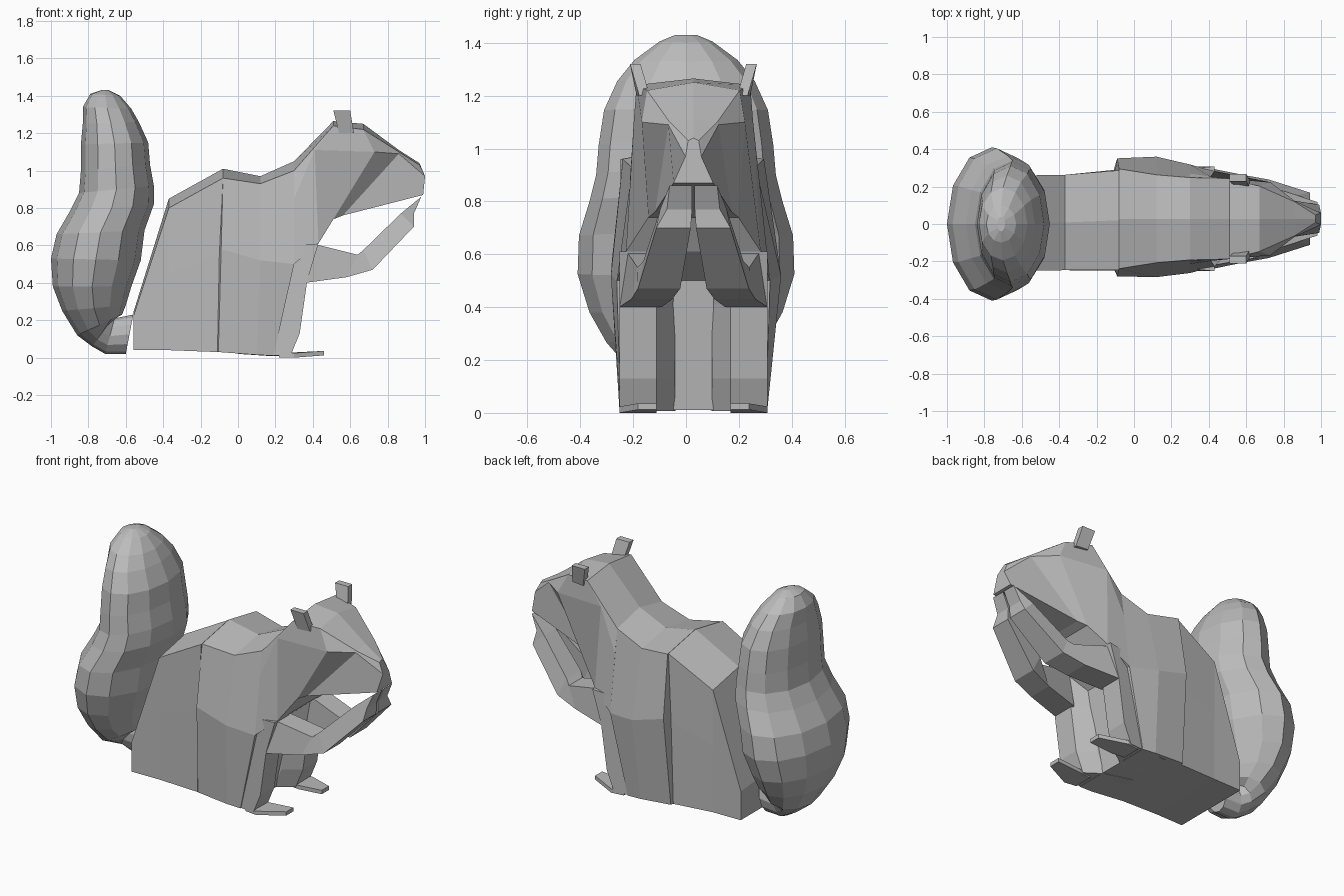
import bpy, bmesh, math

YC = 0.028  # symmetry plane of the body

grey = bpy.data.materials.new("plain_grey")
grey.diffuse_color = (0.5, 0.5, 0.5, 1)


def loft(name, rings):
    """Skin a list of equal-length point rings and cap both ends."""
    bm = bmesh.new()
    rows = [[bm.verts.new(p) for p in r] for r in rings]
    n = len(rows[0])
    for a, b in zip(rows, rows[1:]):
        for i in range(n):
            j = (i + 1) % n
            bm.faces.new((a[i], a[j], b[j], b[i]))
    bm.faces.new(rows[0])
    bm.faces.new(rows[-1])
    bmesh.ops.remove_doubles(bm, verts=bm.verts, dist=1e-4)
    bmesh.ops.recalc_face_normals(bm, faces=bm.faces)
    me = bpy.data.meshes.new(name)
    bm.to_mesh(me)
    bm.free()
    me.materials.append(grey)
    ob = bpy.data.objects.new(name, me)
    bpy.context.collection.objects.link(ob)
    return ob


def arch(low, mid, high, ridge, bulge=0, yc=YC):
    """Cross-section from three (x, z, half width) rows and a ridge."""
    rows = (low, mid, high)
    left = [(x, yc + w + (bulge if r == 1 else 0), z) for r, (x, z, w) in enumerate(rows)]
    right = [(x, yc - w, z) for x, z, w in reversed(rows)]
    return left + [(ridge[0], yc, ridge[1])] + right


def pair(name, rings):
    """Loft one limb on each side; ring points are (x, distance out, z)."""
    for side, s in (("left", 1), ("right", -1)):
        loft(f"{side}_{name}", [[(x, YC + s * y, z) for x, y, z in r] for r in rings])


# Torso: flat rump, a small step to the fuller flanks, shallow ridged back
torso = [
    ((-.56, .04, .255), (-.56, .15, .255), (-.56, .22, .255), (-.56, .24), 0, .005),
    ((-.37, .04, .255), (-.37, .45, .255), (-.37, .80, .255), (-.37, .85), 0, .008),
    ((-.11, .03, .262), (-.10, .55, .27), (-.08, .96, .267), (-.08, 1.01), 0, .02),
    ((-.105, .03, .272), (-.09, .58, .308), (-.08, .96, .267), (-.08, 1.01), .015),
    ((.10, .015, .28), (.12, .52, .312), (.12, .93, .235), (.12, .97), .02),
    ((.19, .01, .275), (.30, .50, .29), (.30, 1.0, .22), (.30, 1.05)),
]
loft("torso", [arch(*s) for s in torso])

# Neck and head, narrowing to the snout with stepped cheeks
head = [
    ((.30, .50, .29), (.30, .85, .242), (.30, 1.0, .22), (.30, 1.05)),
    ((.43, .61, .255), (.41, 1.11, .225), (.51, 1.24, .215), (.51, 1.265)),
    ((.51, .74, .17), (.73, 1.10, .195), (.67, 1.22, .175), (.67, 1.25)),
    ((.56, .76, .145), (.86, 1.09, .095), (.86, 1.10, .09), (.86, 1.11)),
    ((.99, .87, .075), (1.0, .97, .03), (.97, 1.03, .02), (.97, 1.04)),
]
loft("head", [arch(*s) for s in head])

# Ears: small leaning blocks
pair("ear", [
    [(.54, .175, 1.20), (.62, .165, 1.20), (.62, .205, 1.20), (.54, .215, 1.20)],
    [(.51, .20, 1.32), (.60, .20, 1.32), (.60, .24, 1.32), (.51, .24, 1.32)],
])

# Hind legs: side profile swept outward, with a chamfer to the belly
leg = [(.0, .02), (.28, .008), (.33, .13), (.37, .41), (.43, .61), (.12, .58)]
pair("hind_leg", [[(x - back * (x > .2), w - (.03 if x < .2 else 0), z) for x, z in leg]
                  for w, back in ((.07, .10), (.14, 0), (.28, 0))])

# Feet: thin tapering slabs
pair("foot", [[(.22, .15, z), (.30, .14, z), (.46, .14, z + .012),
               (.46, .21, z + .012), (.30, .28, z), (.22, .27, z)]
              for z in (0, .024)])

# Arms: reaching forward and up to the mouth
arm = [  # top x, z, bottom x, z, outer, inner
    (.40, .61, .36, .40, .28, .12),
    (.64, .55, .58, .43, .235, .08),
    (.67, .575, .72, .47, .21, .05),
    (.87, .77, .94, .70, .14, .01),
    (.98, .86, .94, .77, .10, .005),
]
pair("arm", [[(tx, o * .9, tz), (bx, o, bz), (bx, i, bz), (tx, i, tz)]
             for tx, tz, bx, bz, o, i in arm])

# Tail: oval rings from rear point to front point with a half width
tail = [
    (-.60, .02, -.56, .23, .08), (-.71, .02, -.66, .21, .09),
    (-.78, .06, -.67, .21, .12), (-.86, .12, -.62, .23, .22),
    (-.94, .25, -.60, .28, .30), (-.99, .38, -.57, .38, .365),
    (-1.0, .53, -.52, .52, .41), (-.97, .66, -.50, .68, .405),
    (-.90, .78, -.45, .82, .365), (-.85, .88, -.45, .92, .34),
    (-.84, 1.0, -.47, 1.03, .33), (-.84, 1.14, -.48, 1.15, .31),
    (-.83, 1.25, -.53, 1.26, .26), (-.83, 1.34, -.57, 1.33, .195),
    (-.79, 1.41, -.63, 1.40, .10), (-.73, 1.43, -.69, 1.43, .04),
]
SIDES = 12
rings = []
for k, (x0, z0, x1, z1, w) in enumerate(tail):
    ring = []
    for i in range(SIDES):
        a = math.tau * i / SIDES
        t = (1 + math.cos(a)) / 2
        y = (YC if k < 3 else 0) + w * math.sin(a)
        ring.append((x0 + (x1 - x0) * t, y, z0 + (z1 - z0) * t))
    rings.append(ring)
loft("tail", rings)
